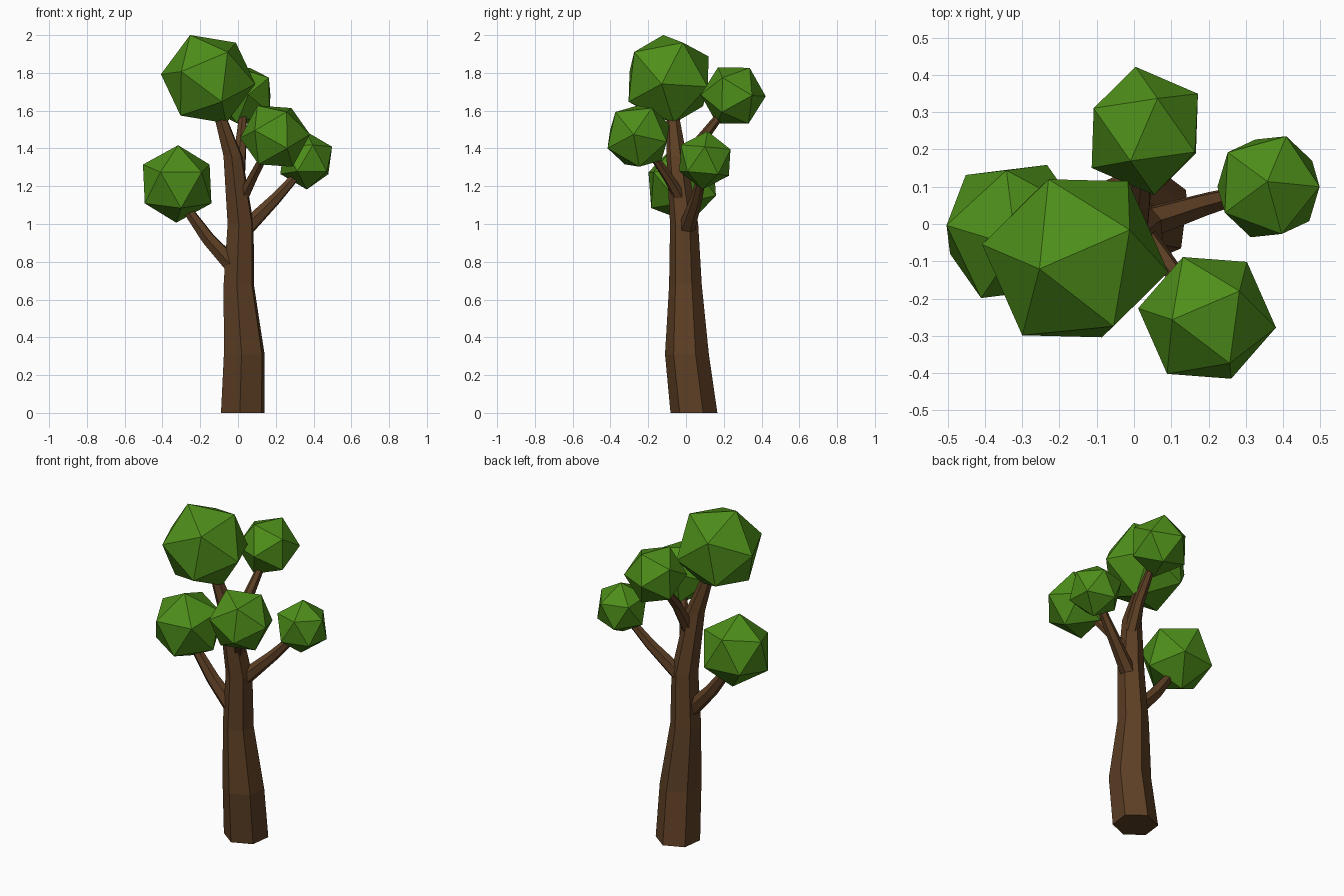
import bpy, bmesh, math
from mathutils import Vector, Matrix

if "Cube" in bpy.data.objects:
    bpy.data.objects.remove(bpy.data.objects["Cube"])


def material(name, rgb):
    m = bpy.data.materials.new(name)
    m.diffuse_color = (*rgb, 1)
    m.use_nodes = True
    m.node_tree.nodes["Principled BSDF"].inputs["Base Color"].default_value = m.diffuse_color
    return m


BARK = material("bark", (0.11, 0.05, 0.018))
LEAF = material("leaf", (0.075, 0.27, 0.01))


def finish(bm, name, mat):
    bmesh.ops.recalc_face_normals(bm, faces=bm.faces)
    me = bpy.data.meshes.new(name)
    bm.to_mesh(me)
    bm.free()
    me.materials.append(mat)
    ob = bpy.data.objects.new(name, me)
    bpy.context.collection.objects.link(ob)


def limb(name, path, sides=6, phase=23, level=False):
    """Tapered faceted tube through (x, y, z, radius) stations."""
    bm = bmesh.new()
    pts = [Vector(p[:3]) for p in path]
    rings = []
    for i, p in enumerate(pts):
        d = pts[min(i + 1, len(pts) - 1)] - pts[max(i - 1, 0)]
        rot = Matrix() if level else Vector((0, 0, 1)).rotation_difference(d).to_matrix().to_4x4()
        ring = []
        for k in range(sides):
            a = math.radians(phase) + math.tau * k / sides
            off = Vector((math.cos(a), math.sin(a), 0)) * path[i][3]
            ring.append(bm.verts.new(p + rot @ off))
        rings.append(ring)
    for r, s in zip(rings, rings[1:]):
        for k in range(sides):
            n = (k + 1) % sides
            bm.faces.new((r[k], r[n], s[n], s[k]))
    bm.faces.new(rings[0])
    bm.faces.new(rings[-1])
    finish(bm, name, BARK)


def frame(a, b):
    x = a.normalized()
    z = a.cross(b).normalized()
    return Matrix((x, z.cross(x), z)).transposed()


def foliage(name, centre, radius, va, vb):
    """Icosahedron turned so two neighbouring corners point along va and vb."""
    bm = bmesh.new()
    bmesh.ops.create_icosphere(bm, subdivisions=1, radius=radius)
    bm.verts.ensure_lookup_table()
    v = bm.verts[0]
    w = v.link_edges[0].other_vert(v)
    rot = frame(Vector(va), Vector(vb)) @ frame(v.co, w.co).transposed()
    bmesh.ops.transform(bm, matrix=Matrix.Translation(centre) @ rot.to_4x4(), verts=bm.verts)
    finish(bm, name, LEAF)


# Trunk, bending up into the crown
limb("trunk", [(0.025, 0.042, 0, 0.125), (0.033, 0.005, 0.31, 0.117),
               (0.004, -0.003, 0.68, 0.087), (0.014, -0.01, 1.0, 0.075),
               (-0.027, -0.05, 1.36, 0.054), (-0.088, -0.068, 1.55, 0.036),
               (-0.13, -0.085, 1.7, 0.028)], level=True)

# Branches
limb("left_branch", [(0.0, -0.01, 0.75, 0.05), (-0.16, -0.015, 0.925, 0.038), (-0.3, -0.02, 1.12, 0.025)])
limb("right_branch", [(0.03, 0.0, 0.965, 0.046), (0.2, 0.055, 1.135, 0.032), (0.33, 0.09, 1.28, 0.022)])
limb("front_branch", [(0.015, -0.02, 1.12, 0.035), (0.075, -0.09, 1.24, 0.028), (0.16, -0.2, 1.4, 0.02)])
limb("back_branch", [(0.0, -0.03, 1.25, 0.04), (0.015, 0.06, 1.42, 0.032), (0.028, 0.2, 1.6, 0.02)])

# Foliage clumps
foliage("top_foliage", (-0.158, -0.092, 1.767), 0.254, (-0.0955, -0.0285, 0.233), (-0.2525, 0.0375, 0.026))
foliage("left_foliage", (-0.322, -0.02, 1.212), 0.209, (0.005, -0.04, 0.205), (0.129, -0.151, 0.063))
foliage("back_foliage", (0.029, 0.25, 1.68), 0.174, (-0.025, 0.17, -0.004), (0.141, 0.098, 0.0))
foliage("front_foliage", (0.196, -0.252, 1.465), 0.187, (0.087, 0.072, 0.149), (-0.09, -0.003, 0.163))
foliage("right_foliage", (0.361, 0.1, 1.337), 0.155, (-0.003, 0.014, 0.154), (0.137, 0.0, 0.072))
